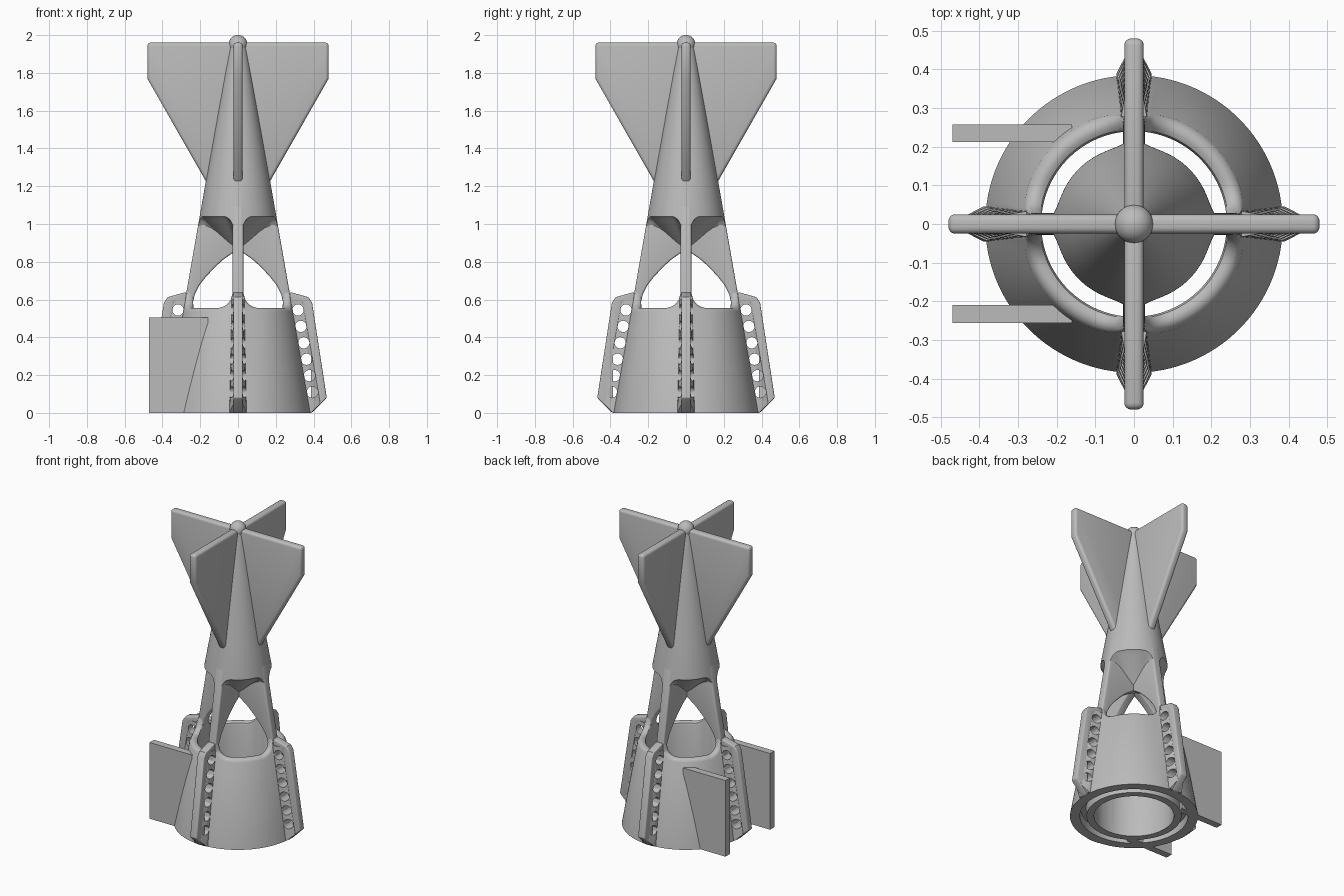
import bpy, bmesh, math
from mathutils import Matrix, Vector

if "Cube" in bpy.data.objects:
    bpy.data.objects.remove(bpy.data.objects["Cube"])

grey = bpy.data.materials.new("plain_grey")
grey.use_nodes = True
grey.diffuse_color = (0.5, 0.5, 0.5, 1)
grey.node_tree.nodes["Principled BSDF"].inputs["Base Color"].default_value = (0.5, 0.5, 0.5, 1)

SEGMENTS = 128
HALF_STRUT = 0.028
BORE = 0.24
SIDES = ("left", "back", "right", "front")


def cone(z):
    """Radius of the tapering body at a height."""
    return 0.385 - 0.175 * z


def make(name, bm):
    bmesh.ops.recalc_face_normals(bm, faces=bm.faces[:])
    mesh = bpy.data.meshes.new(name)
    bm.to_mesh(mesh)
    bm.free()
    mesh.materials.append(grey)
    obj = bpy.data.objects.new(name, mesh)
    bpy.context.collection.objects.link(obj)
    return obj


def select(obj):
    bpy.ops.object.select_all(action="DESELECT")
    obj.select_set(True)
    bpy.context.view_layer.objects.active = obj


def smooth(obj, angle=35):
    select(obj)
    bpy.ops.object.shade_smooth_by_angle(angle=math.radians(angle))


def fillet(distance, radius):
    """Extra wall height where a window edge curves into a strut."""
    t = max(distance - HALF_STRUT, 0)
    return 0 if t >= radius else radius - math.sqrt(radius ** 2 - (radius - t) ** 2)


def revolve(name, profile, closed):
    """Sweep a profile that may change with the angle from the nearest strut."""
    bm = bmesh.new()
    rings = []
    for i in range(SEGMENTS):
        a = math.tau * i / SEGMENTS
        off = abs(math.sin((a + math.pi / 4) % (math.pi / 2) - math.pi / 4))
        rings.append([bm.verts.new((r * math.cos(a), r * math.sin(a), z)) for r, z in profile(off)])
    count = len(rings[0])
    for i, ring in enumerate(rings):
        after = rings[(i + 1) % SEGMENTS]
        for j in range(count if closed else count - 1):
            k = (j + 1) % count
            bm.faces.new((ring[j], after[j], after[k], ring[k]))
    bmesh.ops.remove_doubles(bm, verts=bm.verts[:], dist=0.0001)
    obj = make(name, bm)
    smooth(obj)
    return obj


def plate(name, outline, half, bevel=0.0):
    """Upright plate in the xz plane; half is one thickness or one per point."""
    halves = half if isinstance(half, (list, tuple)) else [half] * len(outline)
    bm = bmesh.new()
    near = [bm.verts.new((x, -h, z)) for (x, z), h in zip(outline, halves)]
    far = [bm.verts.new((x, h, z)) for (x, z), h in zip(outline, halves)]
    bm.faces.new(near)
    bm.faces.new(far[::-1])
    for i in range(len(near)):
        j = (i + 1) % len(near)
        bm.faces.new((near[j], near[i], far[i], far[j]))
    if half is halves:
        bmesh.ops.triangulate(bm, faces=bm.faces[:])
    obj = make(name, bm)
    if bevel:
        select(obj)
        mod = obj.modifiers.new("round", "BEVEL")
        mod.width, mod.segments = bevel, 4
        mod.limit_method, mod.angle_limit = "ANGLE", math.radians(40)
        bpy.ops.object.modifier_apply(modifier=mod.name)
    smooth(obj)
    return obj


def four(obj):
    """Repeat a part around the body."""
    part = obj.name
    for i, side in enumerate(SIDES):
        copy = obj if i == 0 else obj.copy()
        copy.name = side + "_" + part
        copy.rotation_euler.z = i * math.pi / 2
        if i:
            bpy.context.collection.objects.link(copy)


# Hollow lower cup with a grooved foot and a rounded, scalloped rim
def cup_profile(off):
    top = 0.555 + fillet(cone(0.58) * off, 0.09)
    outer = cone(top)
    wall = outer - BORE
    return [(BORE, 0), (0.285, 0), (0.29, 0.05), (0.32, 0.05), (0.325, 0), (cone(0), 0),
            (cone(top - 0.02), top - 0.02), (outer - wall * 0.1, top - 0.007),
            (outer - wall * 0.35, top), (BORE + wall * 0.35, top),
            (BORE + wall * 0.1, top - 0.007), (BORE, top - 0.02)]


revolve("lower_cup", cup_profile, True)


# Upper cone with an inverted cone beneath it
def nose_profile(off):
    low = 1.035 - fillet(cone(1.03) * off, 0.055)
    r = cone(low)
    return [(0, 0.85), (r - 0.025, min(low, 1.02)), (r - 0.01, low), (r - 0.002, low + 0.006),
            (cone(low + 0.018), low + 0.018), (cone(1.25), 1.25), (cone(1.95), 1.95), (0, 1.95)]


revolve("upper_cone", nose_profile, False)

# Struts with an arched inner edge
four(plate("strut", [(cone(0.5), 0.5), (cone(1.1), 1.1), (0, 1.1), (0, 0.86), (0.03, 0.845),
                     (0.08, 0.81), (0.125, 0.768), (0.17, 0.72), (0.205, 0.675), (0.228, 0.63),
                     (0.24, 0.58), (0.245, 0.5)], HALF_STRUT, 0.01))

# Tail fins
four(plate("tail_fin", [(0, 1.2), (0.155, 1.2), (0.48, 1.77), (0.48, 1.96), (0, 1.96)], 0.025, 0.017))

# Rounded tip
bm = bmesh.new()
bmesh.ops.create_uvsphere(bm, u_segments=32, v_segments=16, radius=0.05,
                          matrix=Matrix.Translation((0, 0, 1.95)))
smooth(make("tip_ball", bm))

# Outer rail of the lower fins
four(plate("lower_fin_rail", [(0.37, 0), (0.39, 0), (0.47, 0.08), (0.392, 0.585), (0.372, 0.613),
                              (0.275, 0.64), (0.265, 0.585), (cone(0.585) + 0.057, 0.585),
                              (cone(0.05) + 0.057, 0.06)], 0.025, 0.014))

# Flared web joining rail to cup, pierced by a row of holes
web = plate("lower_fin_web", [(cone(0) - 0.02, 0.003), (cone(0) + 0.005, 0.003), (0.435, 0.05),
                              (cone(0.6) + 0.065, 0.6), (cone(0.6) - 0.02, 0.6)],
            [0.047, 0.045, 0.022, 0.022, 0.036])
bm = bmesh.new()
for i in range(6):
    z = 0.11 + 0.087 * i
    place = Matrix.Translation((cone(z) + 0.028, 0, z)) @ Matrix.Rotation(math.pi / 2, 4, "X")
    bmesh.ops.create_cone(bm, cap_ends=True, segments=20, radius1=0.03, radius2=0.03,
                          depth=0.3, matrix=place)
cutter = make("hole_cutter", bm)
cutter.hide_render = True
select(web)
cut = web.modifiers.new("holes", "BOOLEAN")
cut.operation, cut.solver, cut.object = "DIFFERENCE", "EXACT", cutter
bpy.ops.object.modifier_apply(modifier=cut.name)
bpy.data.objects.remove(cutter)
smooth(web)
four(web)

# Pair of flat side paddles on the right
for side, y in (("front", -0.233), ("back", 0.235)):
    paddle = plate(side + "_paddle", [(-0.47, 0), (-0.16, 0), (-0.16, 0.505), (-0.47, 0.505)], 0.023)
    paddle.location.y = y
